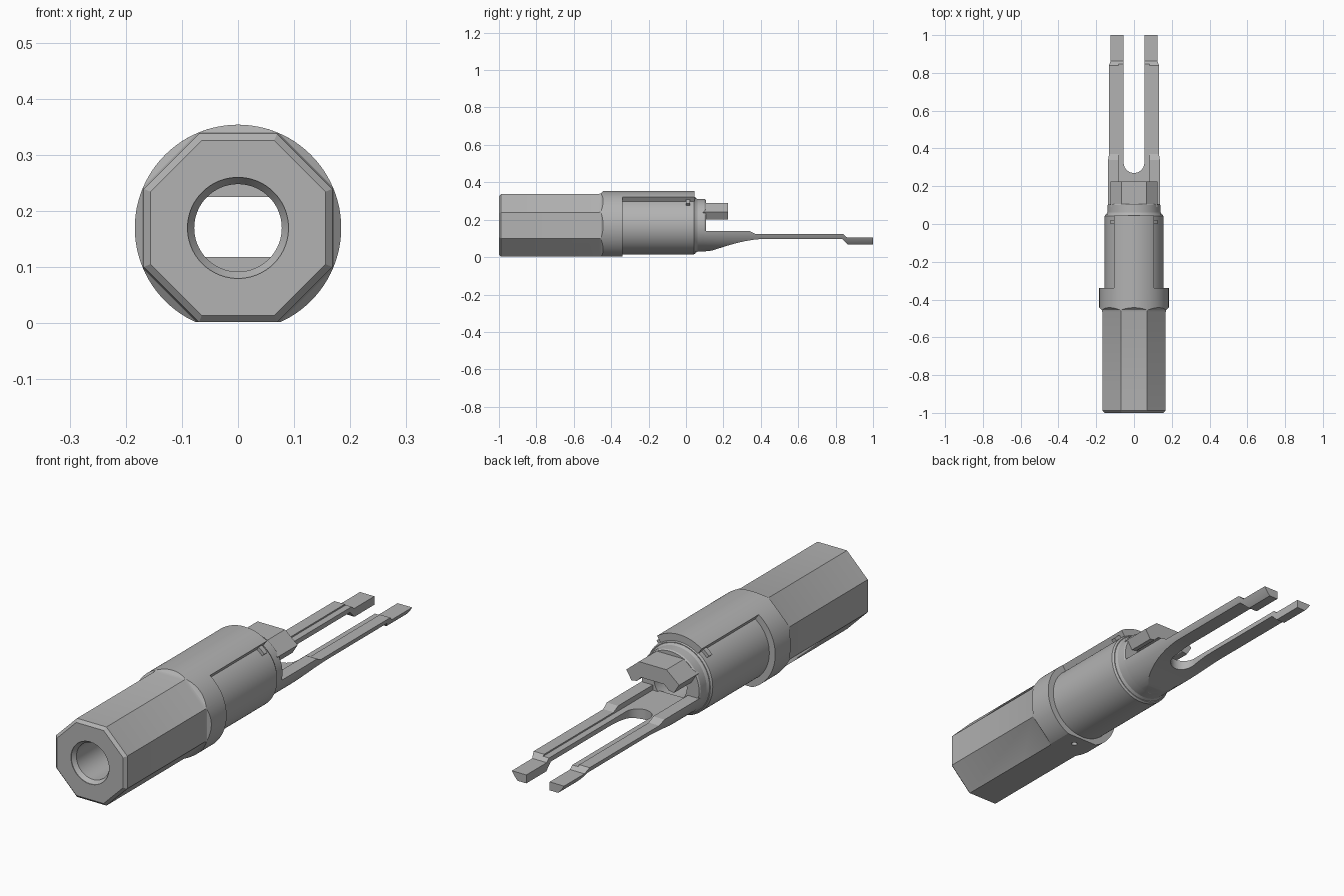
import bpy, bmesh
from math import sin, cos, pi, radians

if "Cube" in bpy.data.objects:
    bpy.data.objects.remove(bpy.data.objects["Cube"])

AXIS = 0.17        # height of the long axis
COLLAR_R = 0.184
BORE_R = 0.078

steel = bpy.data.materials.new("plain_grey")
steel.use_nodes = True
steel.diffuse_color = (0.45, 0.45, 0.45, 1)
steel.node_tree.nodes["Principled BSDF"].inputs["Base Color"].default_value = (0.45, 0.45, 0.45, 1)


def loft(name, rings):
    """Closed solid through rings of equal point count."""
    bm = bmesh.new()
    rows = [[bm.verts.new(p) for p in ring] for ring in rings]
    n = len(rows[0])
    for a, b in zip(rows, rows[1:]):
        for i in range(n):
            j = (i + 1) % n
            bm.faces.new((a[i], a[j], b[j], b[i]))
    bm.faces.new(rows[0][::-1])
    bm.faces.new(rows[-1])
    bmesh.ops.recalc_face_normals(bm, faces=bm.faces)
    mesh = bpy.data.meshes.new(name)
    bm.to_mesh(mesh)
    bm.free()
    ob = bpy.data.objects.new(name, mesh)
    bpy.context.collection.objects.link(ob)
    mesh.materials.append(steel)
    return ob


def ngon(y, r, n=96, turn=0.0):
    return [(r * cos(turn + 2 * pi * i / n), y, AXIS + r * sin(turn + 2 * pi * i / n))
            for i in range(n)]


def lathe(name, profile):
    return loft(name, [ngon(y, r) for y, r in profile])


def prism_y(name, outline, y0, y1):
    return loft(name, [[(x, y, z) for x, z in outline] for y in (y0, y1)])


def box(name, x, y, z):
    return prism_y(name, [(x[0], z[0]), (x[1], z[0]), (x[1], z[1]), (x[0], z[1])], *y)


def sector(name, a0, a1, r0, r1, y0, y1):
    """Arc-shaped block; angles in degrees from straight up."""
    steps = [radians(a0 + (a1 - a0) * i / 24) for i in range(25)]
    outline = [(r1 * sin(a), AXIS + r1 * cos(a)) for a in steps]
    outline += [(r0 * sin(a), AXIS + r0 * cos(a)) for a in reversed(steps)]
    return prism_y(name, outline, y0, y1)


def carve(ob, cutter, operation="DIFFERENCE"):
    mod = ob.modifiers.new("carve", "BOOLEAN")
    mod.operation, mod.solver, mod.object = operation, "EXACT", cutter
    bpy.ops.object.select_all(action="DESELECT")
    bpy.context.view_layer.objects.active = ob
    ob.select_set(True)
    bpy.ops.object.modifier_apply(modifier=mod.name)
    bpy.data.objects.remove(cutter)


def bore():
    return lathe("bore_cutter", [(-1.02, 0.09), (-0.997, 0.09), (-0.98, BORE_R), (0.2, BORE_R)])


# Octagonal grip running out into the round collar
flats = [(-1, 0.156), (-0.988, 0.168), (-0.465, 0.168), (-0.455, 0.171), (-0.44, 0.187), (-0.34, 0.187)]
grip = loft("octagonal_grip", [ngon(y, a / cos(pi / 8), 8, pi / 8) for y, a in flats])
carve(grip, lathe("collar_blank", [(-1.1, COLLAR_R), (-0.2, COLLAR_R)]), "INTERSECT")
carve(grip, box("base_cutter", (-0.3, 0.3), (-1.1, 0.1), (-0.1, 0.002)))
carve(grip, bore())
pin = 0.012
carve(grip, loft("pin_hole_cutter", [[(pin * cos(i * pi / 8), -0.39 + pin * sin(i * pi / 8), z)
                                      for i in range(16)] for z in (-0.1, AXIS)]))

# Round sleeve with stepped nose ring
sleeve = lathe("sleeve", [(-0.35, 0.156), (0.042, 0.156), (0.05, 0.15), (0.05, 0.147),
                          (0.062, 0.141), (0.1, 0.14), (0.106, 0.136)])
carve(sleeve, bore())

# Raised key on top of the sleeve, with a small catch on each side
key = sector("top_key", -35, 35, 0.15, COLLAR_R, -0.345, 0.045)
catches = [sector(name, s * 34, s * 47, 0.15, 0.17, 0.0, 0.022)
           for name, s in (("left_catch", 1), ("right_catch", -1))]

# Hood over the nose opening
half = [(0.065, 0.29), (0.125, 0.24), (0.1, 0.2), (0.075, 0.205), (0.055, 0.225)]
hood = prism_y("hood", half + [(-x, z) for x, z in reversed(half)], 0.09, 0.225)

# Forked tongue: side profile trimmed to the round, then slotted
top = [(0.095, 0.14), (0.34, 0.14), (0.37, 0.124), (0.84, 0.124), (0.862, 0.104), (1, 0.104)]
sweep = [(0.14 + 0.3 * t / 12, 0.035 + 0.063 * sin(t / 12 * pi / 2)) for t in range(13)]
under = [(0.095, 0.03)] + sweep + [(0.835, 0.098), (0.865, 0.068), (1, 0.068)]
side = top + under[::-1]
fork = loft("forked_tongue", [[(x, y, z) for y, z in side] for x in (-0.2, 0.2)])
carve(fork, lathe("round_blank", [(0, 0.14), (1.1, 0.14)]), "INTERSECT")
carve(fork, box("channel_cutter", (-0.083, 0.083), (0, 1.1), (0.118, 0.3)))
gap = 0.055
arc = [(gap * cos(pi + pi * i / 24), 0.325 + gap * sin(pi + pi * i / 24)) for i in range(25)]
slot = [(-gap, 1.1)] + arc + [(gap, 1.1)]
carve(fork, loft("slot_cutter", [[(x, y, z) for x, y in slot] for z in (-0.1, 0.4)]))

# Smooth the round surfaces, keep edges crisp
bpy.ops.object.select_all(action="DESELECT")
for ob in [grip, sleeve, key, hood, fork] + catches:
    ob.select_set(True)
    bpy.context.view_layer.objects.active = ob
bpy.ops.object.shade_smooth_by_angle(angle=radians(20))
